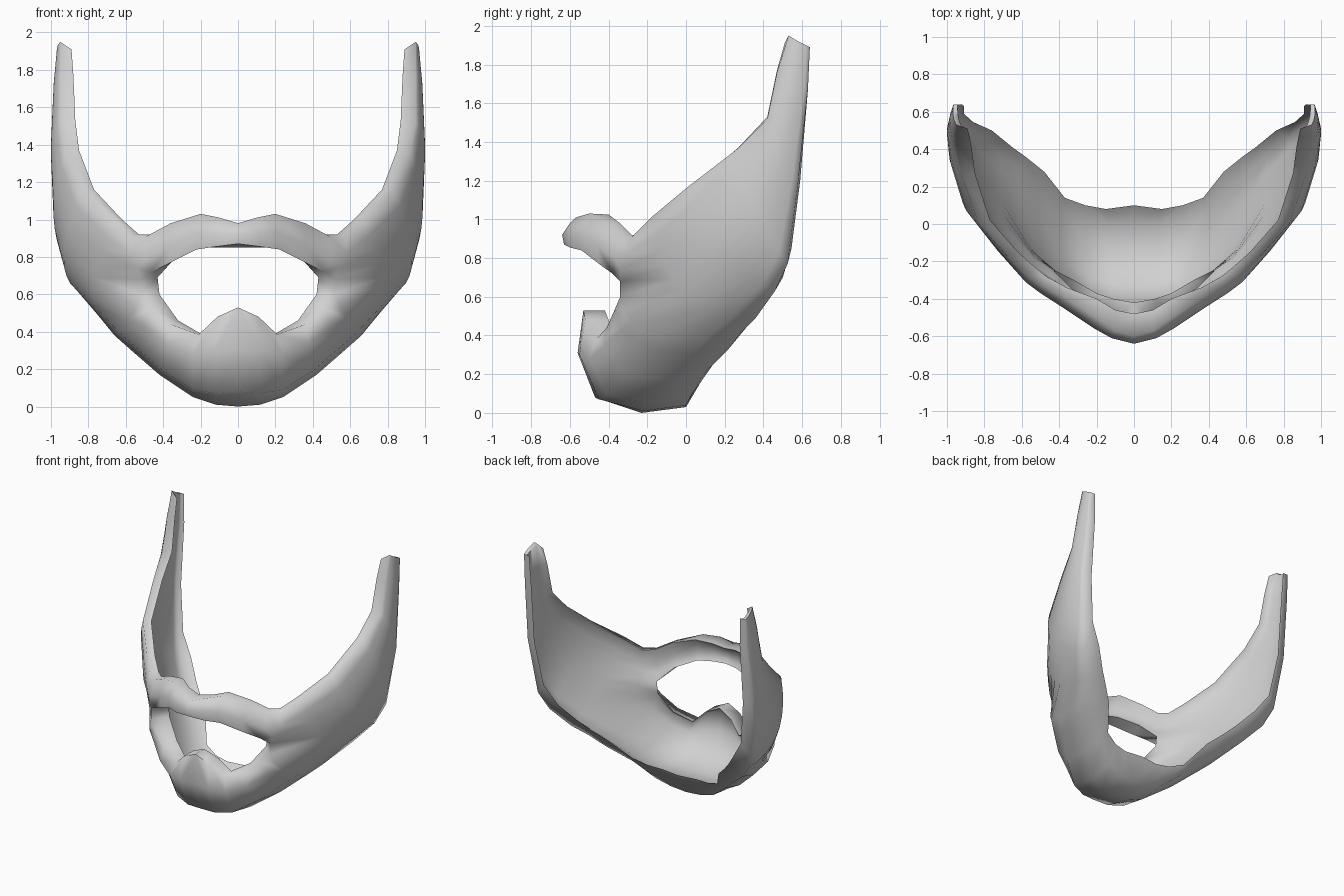
import bpy
import bmesh
import math
from mathutils import Vector

default_cube = bpy.data.objects.get("Cube")
if default_cube:
    bpy.data.objects.remove(default_cube, do_unlink=True)

# How far the inner skin is pulled from the outer skin towards the line between its lips
HOLLOW = 0.45
MOUSTACHE_HOLLOW = 0.8

# Rows of the left half around the mouth, each running from the centre line past the mouth corner
moustache_rows = [
    [(0, -.48, .98), (.1, -.46, 1), (.2, -.4, 1.025), (.36, -.34, .98), (.47, -.28, .92), (.53, -.23, .92)],
    [(0, -.6, .98), (.1, -.57, 1.01), (.2, -.5, 1.03), (.36, -.4, .98), (.49, -.33, .91), (.57, -.28, .91)],
    [(0, -.64, .92), (.12, -.61, .93), (.21, -.56, .93), (.36, -.46, .87), (.5, -.37, .8), (.58, -.31, .82)],
    [(0, -.63, .87), (.12, -.6, .855), (.22, -.54, .84), (.36, -.45, .77), (.46, -.38, .72), (.54, -.34, .74)],
    [(0, -.5, .85), (.1, -.48, .85), (.2, -.43, .85), (.34, -.34, .79), (.43, -.25, .69), (.52, -.34, .68)],
]
chin_rows = [
    [(0, -.42, .53), (.11, -.4, .48), (.2, -.37, .39), (.32, -.3, .46), (.42, -.25, .6), (.52, -.34, .6)],
    [(0, -.53, .53), (.11, -.52, .48), (.21, -.46, .385), (.36, -.41, .44), (.46, -.37, .53), (.55, -.32, .53)],
    [(0, -.56, .31), (.12, -.55, .3), (.24, -.5, .28), (.38, -.43, .34), (.5, -.34, .43), (.59, -.26, .46)],
    [(0, -.47, .08), (.12, -.45, .07), (.24, -.41, .09), (.4, -.3, .19), (.56, -.17, .33), (.64, -.11, .4)],
    [(0, -.23, 0), (.12, -.22, .01), (.24, -.19, .05), (.42, -.07, .17), (.57, .05, .3), (.66, .1, .38)],
    [(0, 0, .03), (.13, 0, .04), (.25, .02, .08), (.4, .09, .2), (.55, .22, .33), (.65, .28, .41)],
    [(0, .1, .2), (.15, .08, .2), (.26, .1, .21), (.37, .14, .25), (.48, .28, .41), (.58, .36, .5)],
]
# Cheek and sideburn ribs: front lip, front, middle, back, back lip
cheek_ribs = [
    [(.62, -.15, 1), (.67, -.18, 1.01), (.77, -.03, .66), (.75, .36, .49), (.65, .41, .57)],
    [(.77, .02, 1.16), (.83, 0, 1.16), (.93, .18, .82), (.87, .46, .63), (.76, .5, .7)],
    [(.85, .27, 1.37), (.92, .26, 1.36), (.987, .36, 1.05), (.925, .525, .77), (.86, .545, .85)],
    [(.87, .42, 1.53), (.95, .42, 1.52), (1, .48, 1.4), (.975, .58, 1.2), (.91, .59, 1.2)],
    [(.88, .47, 1.77), (.95, .47, 1.76), (.985, .55, 1.73), (.965, .63, 1.67), (.91, .63, 1.67)],
    [(.89, .51, 1.91), (.95, .53, 1.95), (.967, .58, 1.92), (.965, .64, 1.89), (.92, .64, 1.89)],
]


def rib_points(rib, count):
    """The two lips, with a parabola through the three points between them."""
    front_lip, a, m, b, back_lip = (Vector(p) for p in rib)
    points = [front_lip]
    for i in range(count - 2):
        t = i / (count - 3)
        points.append(a * (1 - t) * (1 - 2 * t) + m * 4 * t * (1 - t) + b * t * (2 * t - 1))
    return points + [back_lip]


def skins(bm, points, hollow):
    """Outer and inner vertices of one strip section; they share both lips."""
    points = [Vector(p) for p in points]
    outer = [bm.verts.new(p) for p in points]
    inner = list(outer)
    for i in range(1, len(points) - 1):
        chord = points[0].lerp(points[-1], i / (len(points) - 1))
        inner[i] = bm.verts.new(points[i].lerp(chord, hollow))
    return outer, inner


def add_face(bm, *verts):
    """Face without repeated corners, skipped where the skins meet."""
    corners = list(dict.fromkeys(verts))
    if len(corners) > 2:
        bm.faces.new(corners)


# Sections from the centre line out to the sideburn tip
bm = bmesh.new()
rows = moustache_rows + chin_rows
mouth_top = len(moustache_rows) - 1
mouth_corner = len(rows[0]) - 2
sections = []
for j in range(mouth_corner + 1):
    upper = skins(bm, [row[j] for row in moustache_rows], MOUSTACHE_HOLLOW)
    lower = skins(bm, [row[j] for row in chin_rows], HOLLOW)
    sections.append((upper[0] + lower[0], upper[1] + lower[1]))
sections.append(skins(bm, [row[-1] for row in rows], HOLLOW))
for rib in cheek_ribs:
    sections.append(skins(bm, rib_points(rib, len(rows)), HOLLOW))

# Outer and inner skins, with the mouth left open
for j in range(len(sections) - 1):
    for i in range(len(rows) - 1):
        if i == mouth_top and j < mouth_corner:
            continue
        for near, far in zip(sections[j], sections[j + 1]):
            add_face(bm, near[i], near[i + 1], far[i + 1], far[i])

# Sideburn tip
outer, inner = sections[-1]
for i in range(len(rows) - 1):
    add_face(bm, outer[i], outer[i + 1], inner[i + 1], inner[i])

# Close the lip at the mouth corner and face everything outwards
outer, inner = sections[mouth_corner]
bmesh.ops.recalc_face_normals(bm, faces=bm.faces[:])
mesh = bpy.data.meshes.new("beard")
bm.to_mesh(mesh)
bm.free()
beard = bpy.data.objects.new("beard", mesh)
bpy.context.collection.objects.link(beard)
mirror = beard.modifiers.new("mirror", "MIRROR")
mirror.use_clip = True

# Plain grey surface
grey = bpy.data.materials.new("plain grey")
grey.use_nodes = True
colour = (.64, .64, .64, 1)
grey.diffuse_color = colour
grey.node_tree.nodes["Principled BSDF"].inputs["Base Color"].default_value = colour
mesh.materials.append(grey)

# Apply the mirror, then smooth while keeping the lips crisp
bpy.ops.object.select_all(action="DESELECT")
beard.select_set(True)
bpy.context.view_layer.objects.active = beard
bpy.ops.object.modifier_apply(modifier=mirror.name)
bpy.ops.object.shade_smooth_by_angle(angle=math.radians(75))
